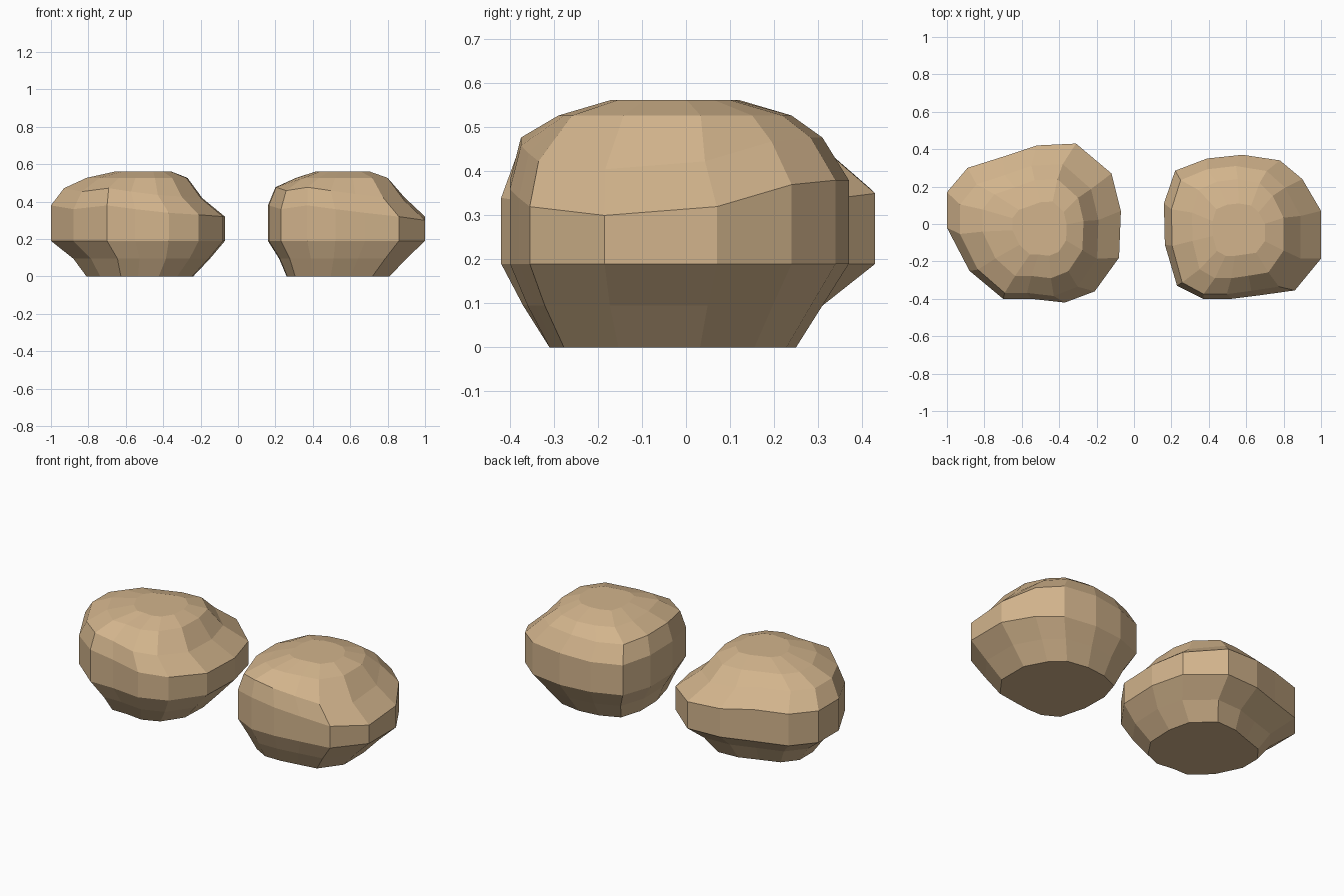
import bpy, bmesh

if "Cube" in bpy.data.objects:
    bpy.data.objects.remove(bpy.data.objects["Cube"])

# Single flat colour
stone = bpy.data.materials.new("tan stone")
stone.diffuse_color = (0.645, 0.456, 0.263, 1.0)
stone.use_nodes = True
stone.node_tree.nodes["Principled BSDF"].inputs["Base Color"].default_value = stone.diffuse_color


def fit(outline, box):
    """Stretch the plan outline into a box (x0, x1, y0, y1)."""
    xs, ys = [p[0] for p in outline], [p[1] for p in outline]
    ax, bx, ay, by = min(xs), max(xs), min(ys), max(ys)
    x0, x1, y0, y1 = box
    return [(x0 + (x - ax) / (bx - ax) * (x1 - x0),
             y0 + (y - ay) / (by - ay) * (y1 - y0)) for x, y in outline]


def boulder(name, outline, shoulder, low, high):
    """Stack rings: flat base, flared skirt, upright band, domed flat top."""
    n = len(outline)
    rings = [[(x, y, z) for x, y in fit(outline, box)] for z, box in low]
    rings.append([(x, y, 0.19) for x, y in outline])
    rings.append([(x, y, z) for (x, y), z in zip(outline, shoulder)])
    for k, (z, box) in enumerate(high):
        pts = fit(outline, box)
        # the lowest dome ring follows the uneven shoulder
        rings.append([(x, y, z + (0.9 * (s - 0.35) if k == 0 else 0))
                      for (x, y), s in zip(pts, shoulder)])
    bm = bmesh.new()
    vr = [[bm.verts.new(p) for p in r] for r in rings]
    for a, b in zip(vr, vr[1:]):
        for i in range(n):
            j = (i + 1) % n
            bm.faces.new((a[i], a[j], b[j], b[i]))
    bm.faces.new(vr[0][::-1])
    bm.faces.new(vr[-1])
    bmesh.ops.recalc_face_normals(bm, faces=bm.faces)
    me = bpy.data.meshes.new(name)
    bm.to_mesh(me)
    bm.free()
    me.materials.append(stone)
    bpy.context.collection.objects.link(bpy.data.objects.new(name, me))


# Left boulder, with a bulge at the back
boulder("left_boulder",
        [(-.07, .07), (-.12, .27), (-.31, .43), (-.52, .42), (-.70, .36),
         (-.89, .30), (-1, .17), (-1, -.02), (-.88, -.25), (-.70, -.40),
         (-.55, -.40), (-.37, -.42), (-.21, -.36), (-.08, -.18)],
        [.32, .33, .35, .36, .38, .38, .38, .38, .36, .38, .36, .34, .33, .32],
        [(0, (-.81, -.24, -.31, .25)), (.095, (-.88, -.15, -.37, .31))],
        [(.445, (-.93, -.19, -.385, .32)), (.527, (-.81, -.27, -.29, .24)),
         (.5625, (-.65, -.36, -.17, .12))])

# Right boulder, slightly smaller and rounder
boulder("right_boulder",
        [(1, .07), (.90, .24), (.78, .34), (.58, .37), (.39, .35),
         (.22, .285), (.16, .11), (.165, -.11), (.23, -.33), (.37, -.40),
         (.52, -.40), (.68, -.38), (.86, -.355), (1, -.185)],
        [.32, .37, .38, .38, .37, .37, .38, .38, .36, .38, .36, .34, .32, .30],
        [(0, (.26, .81, -.31, .25)), (.095, (.22, .90, -.36, .31))],
        [(.45, (.20, .89, -.375, .31)), (.527, (.31, .80, -.29, .24)),
         (.5625, (.42, .70, -.17, .11))])
